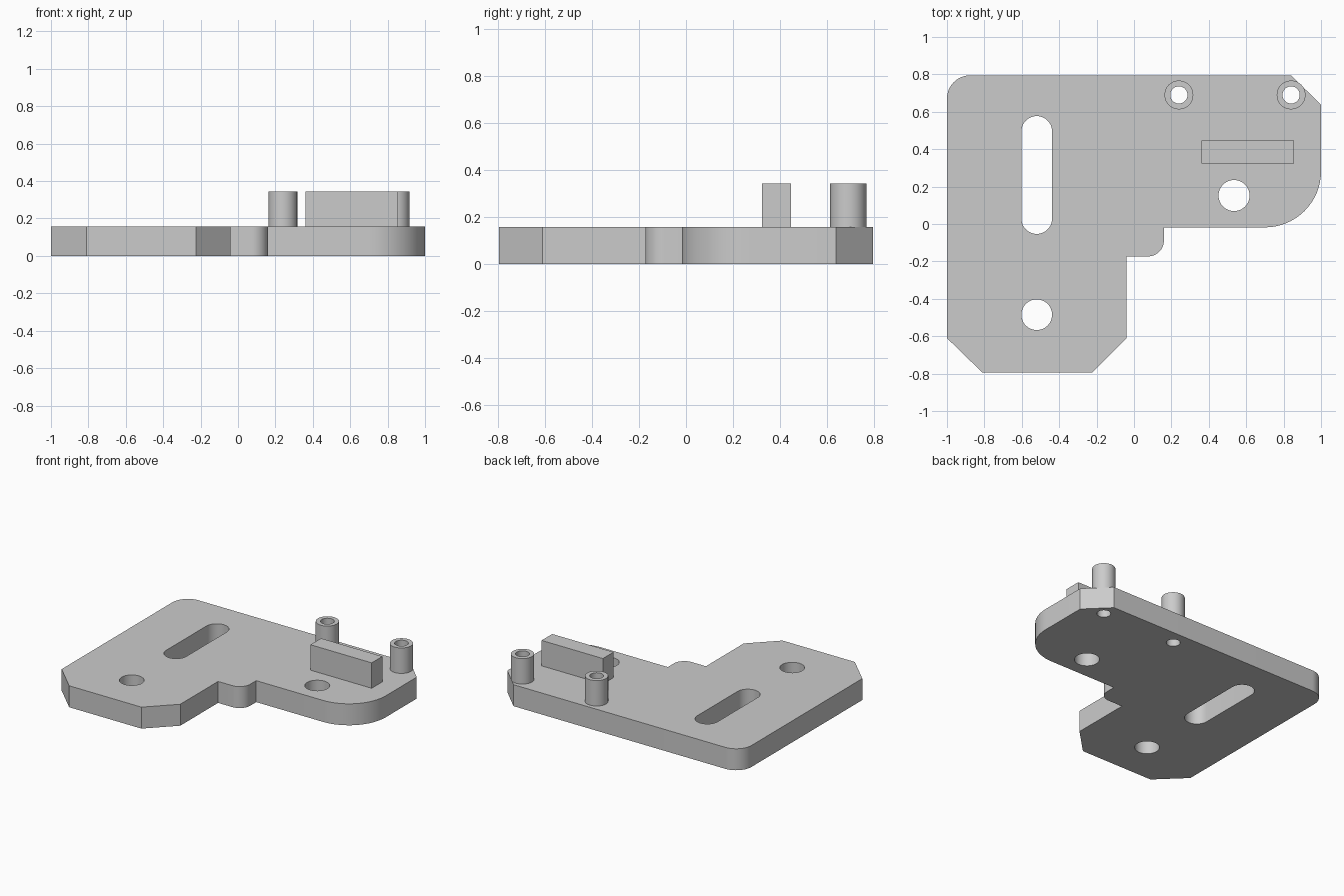
import bpy, bmesh
from math import radians, cos, sin, pi, ceil
from mathutils import Vector

cube = bpy.data.objects.get("Cube")
if cube:
    bpy.data.objects.remove(cube, do_unlink=True)

GREY = (0.6, 0.6, 0.6, 1)
grey = bpy.data.materials.new("light grey")
grey.use_nodes = True
grey.diffuse_color = GREY
grey.node_tree.nodes["Principled BSDF"].inputs["Base Color"].default_value = GREY

PLATE_TOP = 0.157
POST_TOP = 0.343


def rounded(corners, steps=16):
    """Closed outline from (x, y, radius) right-angle corners; radius 0 is sharp."""
    pts = []
    for i, (x, y, r) in enumerate(corners):
        p = Vector((x, y))
        if r == 0:
            pts.append(p)
            continue
        a = (Vector(corners[i - 1][:2]) - p).normalized()
        b = (Vector(corners[(i + 1) % len(corners)][:2]) - p).normalized()
        centre = p + (a + b) * r
        for k in range(steps + 1):
            t = k / steps * pi / 2
            pts.append(centre - b * r * cos(t) - a * r * sin(t))
    return pts


def slot(x, y, r, length=0, steps=24):
    """Circle, or a slot stretched along y by length."""
    pts = []
    for side in (1, -1):
        for k in range(steps + 1 if length else steps):
            t = k / steps * pi + (0 if side == 1 else pi)
            pts.append(Vector((x + r * cos(t), y + side * length / 2 + r * sin(t))))
    return pts


def extrude(name, loops, z0, z1):
    """Solid from a filled outline and its holes, between two heights."""
    curve = bpy.data.curves.new(name, 'CURVE')
    curve.dimensions = '2D'
    curve.fill_mode = 'BOTH'
    curve.extrude = (z1 - z0) / 2
    for loop in loops:
        spline = curve.splines.new('POLY')
        spline.points.add(len(loop) - 1)
        for point, p in zip(spline.points, loop):
            point.co = (p.x, p.y, 0, 1)
        spline.use_cyclic_u = True
    temp = bpy.data.objects.new(name + "_outline", curve)
    bpy.context.collection.objects.link(temp)
    graph = bpy.context.evaluated_depsgraph_get()
    mesh = bpy.data.meshes.new_from_object(temp.evaluated_get(graph))
    bpy.data.objects.remove(temp, do_unlink=True)

    bm = bmesh.new()
    bm.from_mesh(mesh)
    bmesh.ops.remove_doubles(bm, verts=bm.verts, dist=0.0001)
    bmesh.ops.translate(bm, verts=bm.verts, vec=(0, 0, (z0 + z1) / 2))
    bmesh.ops.recalc_face_normals(bm, faces=bm.faces)
    bm.to_mesh(mesh)
    bm.free()
    mesh.name = name
    mesh.materials.clear()
    mesh.materials.append(grey)
    obj = bpy.data.objects.new(name, mesh)
    bpy.context.collection.objects.link(obj)
    bpy.ops.object.select_all(action='DESELECT')
    obj.select_set(True)
    bpy.context.view_layer.objects.active = obj
    bpy.ops.object.shade_smooth_by_angle(angle=radians(30))
    return obj


# Base plate with rounded and chamfered corners
outline = rounded([
    (-1, -0.61, 0), (-0.81, -0.795, 0), (-0.225, -0.795, 0), (-0.04, -0.61, 0),
    (-0.04, -0.173, 0), (0.16, -0.173, 0.085), (0.16, -0.018, 0),
    (1, -0.018, 0.3), (1, 0.637, 0), (0.84, 0.795, 0), (-1, 0.795, 0.125),
])
posts = {"left_post": (0.84, 0.69), "right_post": (0.24, 0.69)}
holes = [
    slot(-0.52, 0.262, 0.082, 0.466),
    slot(-0.52, -0.485, 0.082),
    slot(0.535, 0.152, 0.083),
] + [slot(x, y, 0.046) for x, y in posts.values()]
extrude("base_plate", [outline] + holes, 0, PLATE_TOP)

# Hollow posts, open through the plate
for name, (x, y) in posts.items():
    extrude(name, [slot(x, y, 0.077), slot(x, y, 0.046)], PLATE_TOP, POST_TOP)

# Raised rectangular rib
extrude("rib", [rounded([(0.36, 0.323, 0), (0.856, 0.323, 0),
                         (0.856, 0.446, 0), (0.36, 0.446, 0)])], PLATE_TOP, POST_TOP)
